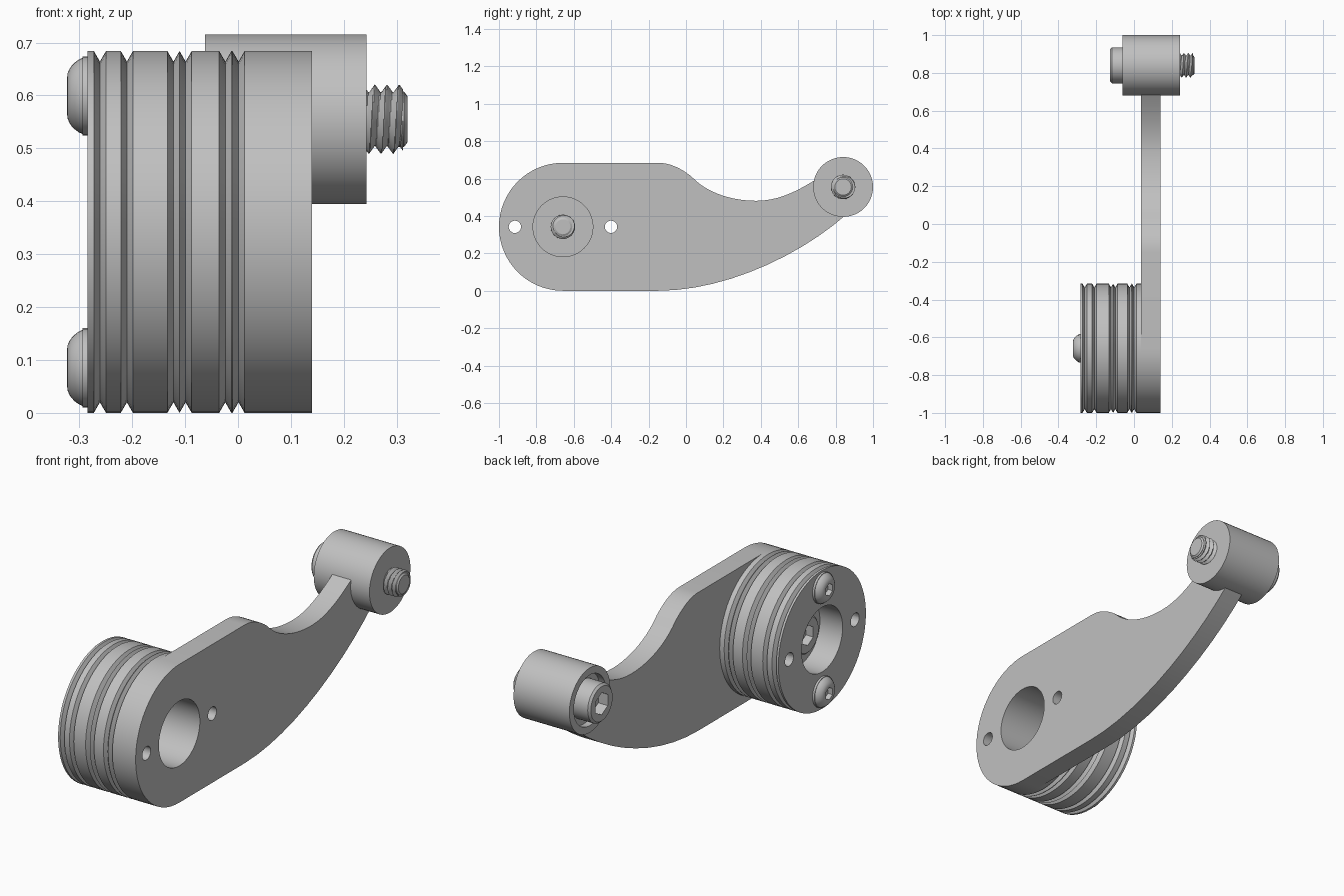
import bpy, bmesh, math
from mathutils import Vector
from mathutils.geometry import interpolate_bezier

cube = bpy.data.objects.get("Cube")
if cube:
    bpy.data.objects.remove(cube)

grey = bpy.data.materials.new("plain grey")
grey.use_nodes = True
colour = (0.53, 0.53, 0.53, 1)
grey.diffuse_color = colour
grey.node_tree.nodes["Principled BSDF"].inputs["Base Color"].default_value = colour

HUB_Y, HUB_Z, HUB_R = -0.658, 0.342, 0.342
BOSS_Y, BOSS_Z = 0.84, 0.555
ARM_X0, ARM_X1 = 0.037, 0.14
BORE_R = 0.16


def finish(name, bm):
    bmesh.ops.remove_doubles(bm, verts=bm.verts, dist=1e-5)
    bmesh.ops.recalc_face_normals(bm, faces=bm.faces)
    mesh = bpy.data.meshes.new(name)
    bm.to_mesh(mesh)
    bm.free()
    mesh.materials.append(grey)
    ob = bpy.data.objects.new(name, mesh)
    bpy.context.collection.objects.link(ob)
    return ob


def lathe(name, profile, y, z, segs=48):
    """Turn an (x, radius) profile about an axis parallel to x."""
    bm = bmesh.new()
    verts = [bm.verts.new((x, y, z + r)) for x, r in profile]
    edges = [bm.edges.new(pair) for pair in zip(verts, verts[1:])]
    bmesh.ops.spin(bm, geom=verts + edges, cent=(0, y, z), axis=(1, 0, 0),
                   angle=math.tau, steps=segs)
    return finish(name, bm)


def rod(name, x0, x1, r, y, z, segs=48):
    return lathe(name, [(x0, 0), (x0, r), (x1, r), (x1, 0)], y, z, segs)


def cut(ob, cutter):
    cutter.hide_render = True
    mod = ob.modifiers.new("cut", "BOOLEAN")
    mod.operation = "DIFFERENCE"
    mod.solver = "EXACT"
    mod.object = cutter
    bpy.context.view_layer.objects.active = ob
    bpy.ops.object.modifier_apply(modifier=mod.name)
    bpy.data.objects.remove(cutter)


def smooth(ob):
    bpy.ops.object.select_all(action="DESELECT")
    ob.select_set(True)
    bpy.context.view_layer.objects.active = ob
    bpy.ops.object.shade_smooth_by_angle(angle=math.radians(28))


def thread(name, x0, x1, y, z, root=0.05, crest=0.066, pitch=0.023):
    """Threaded rod with a true helical ridge."""
    segs, rows = 24, 40
    bm = bmesh.new()
    rings = []
    for i in range(rows + 1):
        x = x0 + (x1 - x0) * i / rows
        ring = []
        for j in range(segs):
            phase = (x / pitch + j / segs) % 1
            r = root + (crest - root) * (1 - abs(2 * phase - 1))
            a = math.tau * j / segs
            ring.append(bm.verts.new((x, y + r * math.cos(a), z + r * math.sin(a))))
        rings.append(ring)
    for a, b in zip(rings, rings[1:]):
        for j in range(segs):
            k = (j + 1) % segs
            bm.faces.new((a[j], a[k], b[k], b[j]))
    bm.faces.new(rings[0])
    bm.faces.new(rings[-1])
    return finish(name, bm)


# Grooved drum, bored from both sides with a web left in the middle
profile = [(-0.284, BORE_R), (-0.284, HUB_R)]
for gx in (-0.261, -0.21, -0.122, -0.099, -0.024, 0.001):
    profile += [(gx - 0.0115, HUB_R), (gx, HUB_R - 0.02), (gx + 0.0115, HUB_R)]
profile += [(ARM_X0, HUB_R), (ARM_X0, BORE_R), (-0.12, BORE_R), (-0.12, 0),
            (-0.16, 0), (-0.16, BORE_R), (-0.284, BORE_R)]
drum = lathe("grooved_drum", profile, HUB_Y, HUB_Z, 64)


# Arm plate outline in the y-z plane
def bezier(*pts):
    p = [Vector((0, *q)) for q in pts]
    return [(v.y, v.z) for v in interpolate_bezier(*p, 12)]


outline = bezier((-0.15, 0), (0.2, 0), (0.6, 0.18), (0.86, 0.41))
outline += bezier((0.75, 0.63), (0.64, 0.56), (0.52, 0.481), (0.377, 0.481))
outline += bezier((0.377, 0.481), (0.24, 0.481), (0.11, 0.525), (0.03, 0.61))[1:]
outline += bezier((0.03, 0.61), (-0.02, 0.65), (-0.08, 0.684), (-0.15, 0.684))[1:]
for i in range(33):
    a = math.pi / 2 + math.pi * i / 32
    outline.append((HUB_Y + HUB_R * math.cos(a), HUB_Z + HUB_R * math.sin(a)))
bm = bmesh.new()
face = bm.faces.new([bm.verts.new((ARM_X0, y, z)) for y, z in outline])
ext = bmesh.ops.extrude_face_region(bm, geom=[face], use_keep_orig=True)
bmesh.ops.translate(bm, vec=(ARM_X1 - ARM_X0, 0, 0),
                    verts=[g for g in ext["geom"] if isinstance(g, bmesh.types.BMVert)])
arm = finish("arm_plate", bm)
cut(arm, rod("bore_cutter", 0, 0.2, BORE_R, HUB_Y, HUB_Z, 64))

# Pin holes through both drum and arm
for part in (drum, arm):
    for side in (-1, 1):
        cut(part, rod("pin_cutter", -0.4, 0.3, 0.033, HUB_Y + side * 0.257, HUB_Z, 24))

# End boss with counterbore
boss = lathe("end_boss", [(-0.062, 0.125), (-0.062, 0.16), (0.243, 0.16), (0.243, 0),
                          (-0.03, 0), (-0.03, 0.125), (-0.062, 0.125)], BOSS_Y, BOSS_Z)

# Socket bolt through the boss
bolt_head = lathe("boss_bolt_head", [(-0.02, 0), (-0.02, 0.095), (-0.117, 0.095),
                                     (-0.127, 0.085), (-0.127, 0)], BOSS_Y, BOSS_Z)
cut(bolt_head, rod("hex_cutter", -0.2, -0.075, 0.055, BOSS_Y, BOSS_Z, 6))
bolt_thread = thread("boss_bolt_thread", 0.23, 0.312, BOSS_Y, BOSS_Z)
bolt_tip = lathe("boss_bolt_tip", [(0.3, 0), (0.3, 0.052), (0.314, 0.052),
                                   (0.32, 0.044), (0.32, 0)], BOSS_Y, BOSS_Z, 24)

# Screw holding the web inside the bore
hub_head = lathe("hub_screw_head", [(-0.15, 0), (-0.15, 0.095), (-0.195, 0.095),
                                    (-0.205, 0.085), (-0.205, 0)], HUB_Y, HUB_Z)
cut(hub_head, rod("hex_cutter", -0.3, -0.165, 0.05, HUB_Y, HUB_Z, 6))
hub_thread = thread("hub_screw_thread", -0.13, -0.06, HUB_Y, HUB_Z)
hub_tip = lathe("hub_screw_tip", [(-0.07, 0), (-0.07, 0.05), (-0.058, 0.05),
                                  (-0.052, 0.04), (-0.052, 0)], HUB_Y, HUB_Z, 24)

# Button head screws on the drum face
buttons = []
for label, side in (("upper", 1), ("lower", -1)):
    z = HUB_Z + side * 0.257
    dome = [(-0.275, 0), (-0.275, 0.075), (-0.294, 0.075)]
    for i in range(7):
        t = i / 6
        dome.append((-0.294 - 0.029 * math.sin(t * math.pi / 2), 0.072 - 0.037 * t ** 1.3))
    dome.append((-0.323, 0))
    button = lathe(label + "_button_screw", dome, HUB_Y, z, 32)
    cut(button, rod("hex_cutter", -0.4, -0.298, 0.03, HUB_Y, z, 6))
    buttons.append(button)

for ob in [drum, arm, boss, bolt_head, bolt_thread, bolt_tip,
           hub_head, hub_thread, hub_tip] + buttons:
    smooth(ob)
